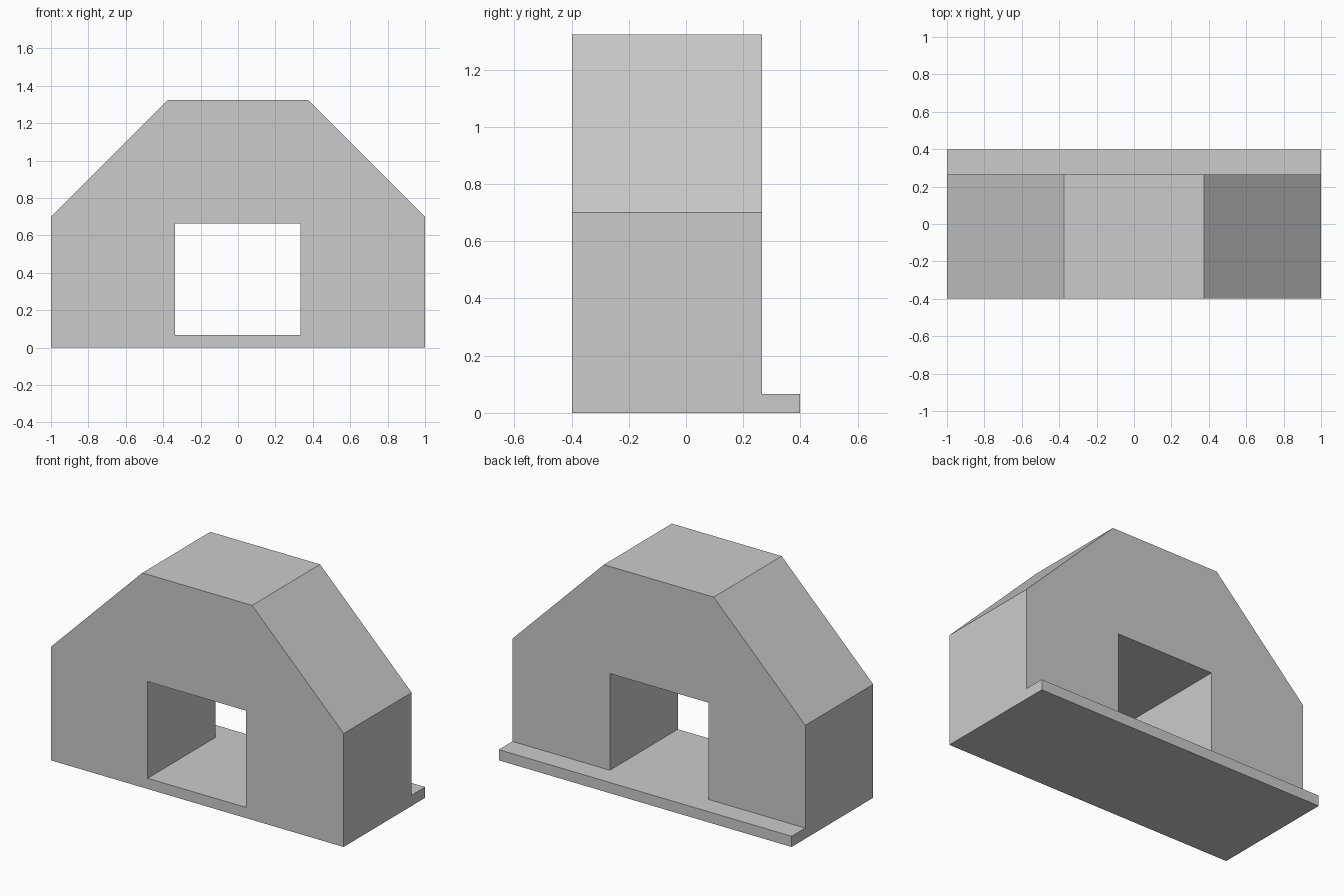
import bpy, bmesh

if "Cube" in bpy.data.objects:
    bpy.data.objects.remove(bpy.data.objects["Cube"])

FRONT, WALL_BACK, BACK = -0.398, 0.265, 0.398
SLAB_TOP = 0.066


def prism(name, profile, y0, y1):
    """Extrude an x-z profile (counter-clockwise from the front) along y."""
    bm = bmesh.new()
    face = bm.faces.new([bm.verts.new((x, y0, z)) for x, z in profile])
    moved = bmesh.ops.extrude_face_region(bm, geom=[face])["geom"]
    verts = [g for g in moved if isinstance(g, bmesh.types.BMVert)]
    bmesh.ops.translate(bm, verts=verts, vec=(0, y1 - y0, 0))
    bmesh.ops.recalc_face_normals(bm, faces=bm.faces)
    mesh = bpy.data.meshes.new(name)
    bm.to_mesh(mesh)
    bm.free()
    obj = bpy.data.objects.new(name, mesh)
    bpy.context.collection.objects.link(obj)
    return obj


# Base slab, sticking out behind the wall
prism("base_slab", [(-1, 0), (1, 0), (1, SLAB_TOP), (-1, SLAB_TOP)], FRONT, BACK)

# Thick wall with sloped shoulders and a square doorway open down to the slab
prism("arch_wall", [
    (-1, SLAB_TOP), (-0.338, SLAB_TOP), (-0.338, 0.663), (0.334, 0.663),
    (0.334, SLAB_TOP), (1, SLAB_TOP), (1, 0.7), (0.375, 1.324),
    (-0.375, 1.324), (-1, 0.7),
], FRONT, WALL_BACK)
